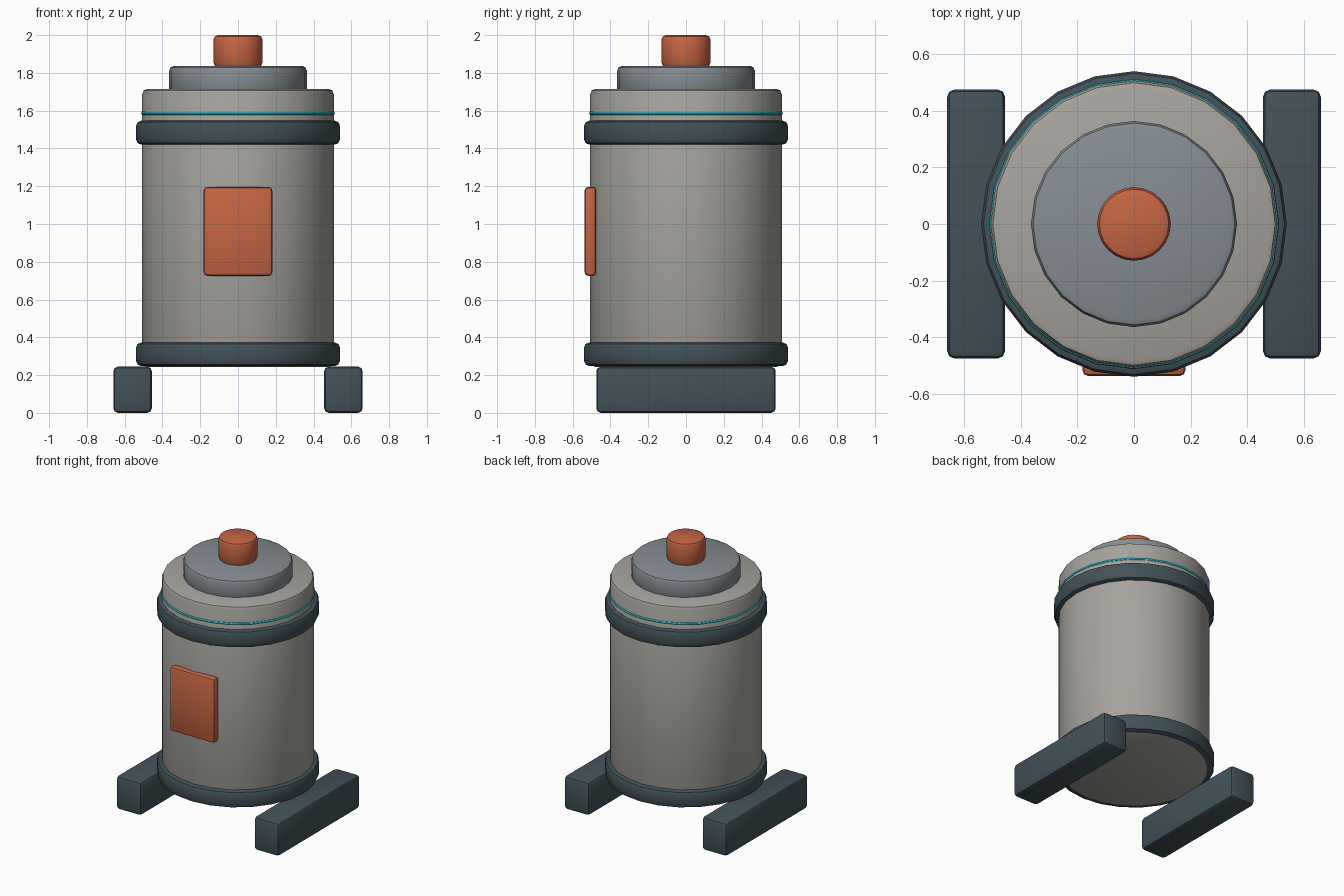
import bpy, math

if "Cube" in bpy.data.objects:
    bpy.data.objects.remove(bpy.data.objects["Cube"])


def material(name, r, g, b):
    m = bpy.data.materials.new(name)
    m.diffuse_color = (r, g, b, 1)
    m.use_nodes = True
    m.node_tree.nodes["Principled BSDF"].inputs["Base Color"].default_value = m.diffuse_color
    return m


GREY = material("warm_grey", 0.38, 0.365, 0.335)
STEEL = material("steel_grey", 0.235, 0.265, 0.29)
DARK = material("dark_slate", 0.055, 0.085, 0.10)
ORANGE = material("burnt_orange", 0.56, 0.13, 0.055)
CYAN = material("cyan", 0.05, 0.55, 0.68)


def finish(ob, name, mat, bevel=0):
    ob.name = name
    ob.data.materials.append(mat)
    if bevel:
        mod = ob.modifiers.new("bevel", 'BEVEL')
        mod.width, mod.segments = bevel, 2
        mod.limit_method = 'ANGLE'
        mod.angle_limit = math.radians(40)
        bpy.ops.object.modifier_apply(modifier=mod.name)
    bpy.ops.object.shade_smooth_by_angle(angle=math.radians(35))
    return ob


def drum(name, radius, z0, z1, mat, bevel):
    bpy.ops.mesh.primitive_cylinder_add(vertices=24, radius=radius, depth=z1 - z0,
                                        location=(0, 0, (z0 + z1) / 2))
    return finish(bpy.context.object, name, mat, bevel)


def box(name, lo, hi, mat, bevel):
    bpy.ops.mesh.primitive_cube_add(size=1, location=[(a + b) / 2 for a, b in zip(lo, hi)])
    ob = bpy.context.object
    ob.scale = [b - a for a, b in zip(lo, hi)]
    bpy.ops.object.transform_apply(location=False, rotation=False, scale=True)
    return finish(ob, name, mat, bevel)


# Main canister, lid and knob
drum("body", 0.507, 0.243, 1.715, GREY, 0.027)
drum("lid", 0.364, 1.69, 1.837, STEEL, 0.025)
drum("knob", 0.13, 1.83, 2.0, ORANGE, 0.025)

# Reinforcing bands
drum("lower_band", 0.54, 0.248, 0.373, DARK, 0.028)
drum("upper_band", 0.54, 1.42, 1.547, DARK, 0.028)

# Thin glowing ring
bpy.ops.mesh.primitive_torus_add(major_segments=24, minor_segments=8,
                                 major_radius=0.502, minor_radius=0.011,
                                 location=(0, 0, 1.587))
finish(bpy.context.object, "glow_ring", CYAN)

# Front panel
box("front_panel", (-0.182, -0.537, 0.725), (0.182, -0.475, 1.197), ORANGE, 0.02)

# Skid feet
for side, cx in (("left", -0.558), ("right", 0.558)):
    box(side + "_skid", (cx - 0.102, -0.475, 0), (cx + 0.102, 0.475, 0.245), DARK, 0.025)
